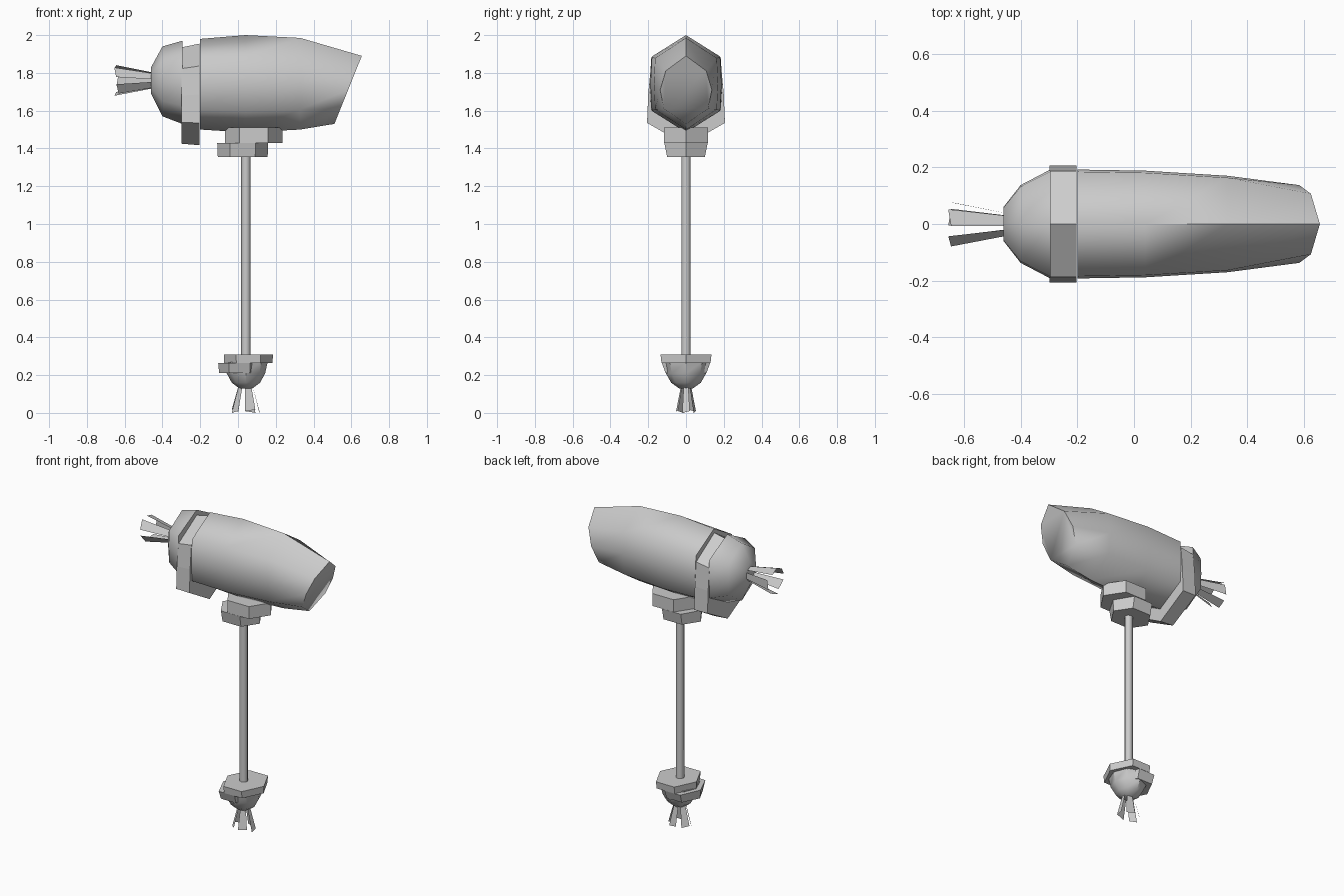
import bpy, bmesh
from math import radians, sin, cos, tau
from mathutils import Vector, Matrix

cube = bpy.data.objects.get("Cube")
if cube:
    bpy.data.objects.remove(cube, do_unlink=True)

grey = bpy.data.materials.new("plain grey")
grey.use_nodes = True
colour = (0.6, 0.6, 0.6, 1)
grey.diffuse_color = colour
grey.node_tree.nodes["Principled BSDF"].inputs["Base Color"].default_value = colour

AXIS = 0.042  # x of the handle


def finish(name, bm, smooth=None):
    bmesh.ops.recalc_face_normals(bm, faces=bm.faces)
    mesh = bpy.data.meshes.new(name)
    bm.to_mesh(mesh)
    bm.free()
    mesh.materials.append(grey)
    obj = bpy.data.objects.new(name, mesh)
    bpy.context.collection.objects.link(obj)
    if smooth:
        bpy.ops.object.select_all(action='DESELECT')
        obj.select_set(True)
        bpy.context.view_layer.objects.active = obj
        bpy.ops.object.shade_smooth_by_angle(angle=radians(smooth))
    return obj


def loft(name, rings, smooth=None):
    """Skin a list of equal rings of points and cap both ends."""
    bm = bmesh.new()
    loops = [[bm.verts.new(p) for p in ring] for ring in rings]
    n = len(loops[0])
    for a, b in zip(loops, loops[1:]):
        for i in range(n):
            j = (i + 1) % n
            bm.faces.new((a[i], a[j], b[j], b[i]))
    bm.faces.new(loops[0])
    bm.faces.new(loops[-1])
    return finish(name, bm, smooth)


def section(x, top, bottom, width, upper=0.96, lower=0.96, slant=0):
    """Eight-sided upright section of the head, pointed at top and bottom."""
    side = [(0, 0), (upper, 0.22), (1, 0.5), (lower, 0.78), (0, 1)]
    side += [(-w, t) for w, t in side[3:0:-1]]
    return [(x + slant * (0.5 - t), w * width, top + (bottom - top) * t)
            for w, t in side]


def disc(x, z, rx, ry, turn=0, n=6):
    return [(x + rx * cos(tau * i / n + turn), ry * sin(tau * i / n + turn), z)
            for i in range(n)]


def tassel(name, matrix, count, length, turn):
    """Flat straws that widen and splay outward along local z."""
    bm = bmesh.new()
    for k in range(count):
        spin = Matrix.Rotation(tau * k / count + turn, 4, 'Z')
        reach = length * (1 - 0.06 * (k % 2))
        corners = [(0.035, -0.018, -0.02), (0.035, 0.018, -0.02),
                   (0.075, 0.031, reach), (0.075, -0.031, reach - 0.01)]
        bm.faces.new([bm.verts.new(matrix @ spin @ Vector(c)) for c in corners])
    return finish(name, bm)


# Head, in two pieces with a bound gap between them
loft("head_body", [
    section(-0.2, 1.98, 1.5, 0.192),
    section(0.04, 2.0, 1.485, 0.188),
    section(0.33, 1.985, 1.5, 0.17),
    section(0.583, 1.89, 1.53, 0.137, 0.78, 0.85, slant=0.145)], 65)
loft("head_back", [
    section(-0.46, 1.83, 1.69, 0.06),
    section(-0.40, 1.94, 1.57, 0.137),
    section(-0.295, 1.97, 1.53, 0.192)], 65)
loft("head_band", [
    section(-0.298, 1.935, 1.425, 0.2, 0.93, 1.03),
    section(-0.203, 1.955, 1.417, 0.2, 0.93, 1.03)])

# Handle
loft("handle", [disc(AXIS, z, 0.025, 0.025, n=8) for z in (0.28, 1.45)], 60)

# Collar wraps under the head
loft("upper_collar", [disc(0.083, z, 0.152, 0.135) for z in (1.43, 1.51)])
loft("lower_collar", [disc(0.025, 1.355, 0.132, 0.115),
                      disc(0.025, 1.428, 0.135, 0.132)])

# Pommel wraps and rounded bottom
loft("upper_pommel_wrap", [disc(0.055, 0.265, 0.128, 0.15),
                           disc(0.055, 0.31, 0.13, 0.156)])
loft("lower_pommel_wrap", [disc(0.008, 0.21, 0.108, 0.125),
                           disc(0.008, 0.265, 0.113, 0.148)])
loft("pommel", [disc(AXIS, z, r, r * 1.05, n=8) for z, r in
                ((0.13, 0.035), (0.16, 0.075), (0.21, 0.102), (0.27, 0.115))], 40)

# Straw tassels on the back of the head and under the pommel
tassel("head_tassel",
       Matrix.Translation((-0.455, 0, 1.76)) @ Matrix.Rotation(radians(-90), 4, 'Y'),
       5, 0.2, 0.3)
tassel("pommel_tassel",
       Matrix.Translation((AXIS, 0, 0.13)) @ Matrix.Rotation(radians(180), 4, 'X')
       @ Matrix.Diagonal((0.95, 0.65, 1, 1)),
       5, 0.13, 0)
